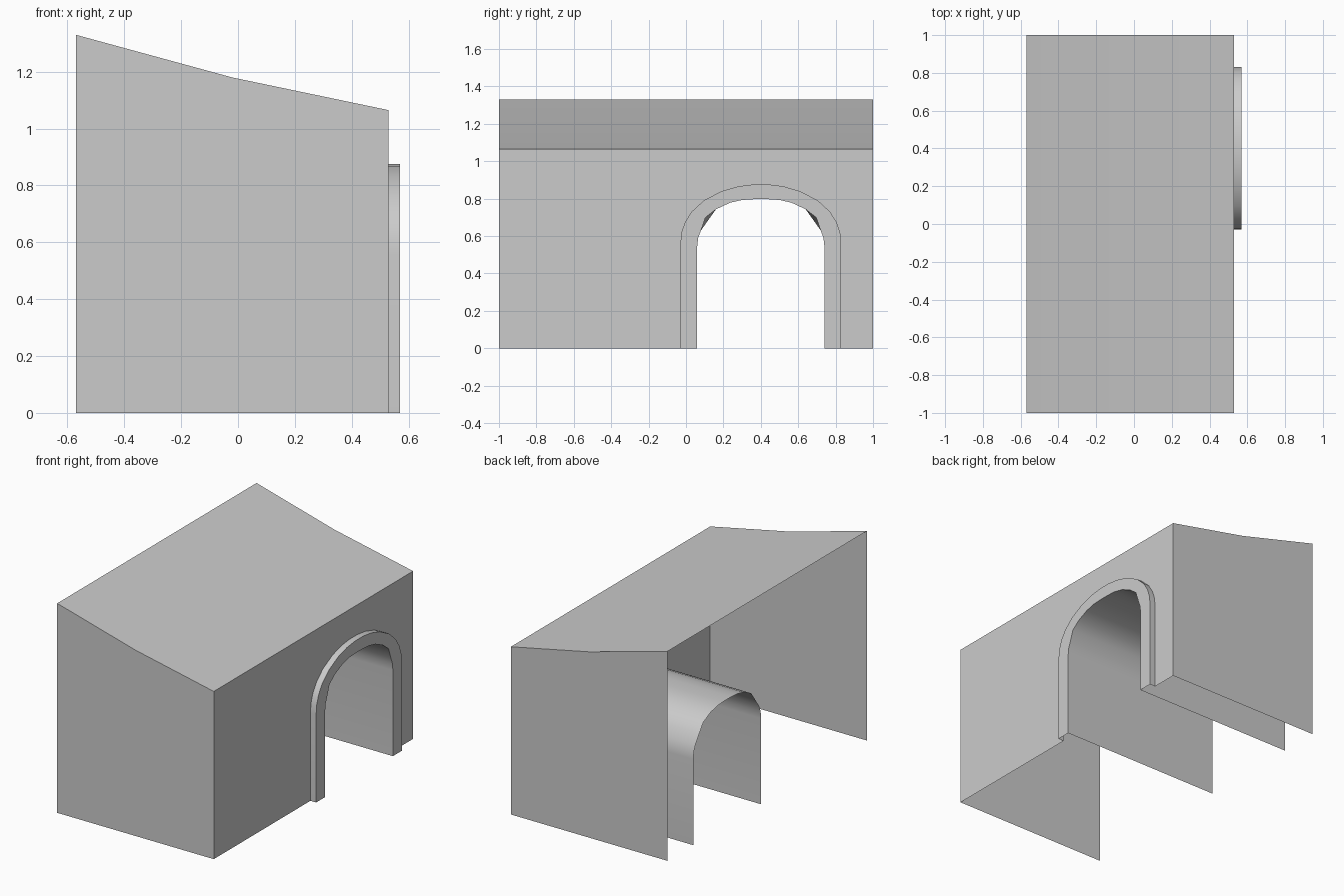
import bpy
import math

if "Cube" in bpy.data.objects:
    bpy.data.objects.remove(bpy.data.objects["Cube"])

BACK, FRONT, TRIM = -0.57, 0.53, 0.57   # x positions of open back, wall and trim face
ARCH_Y = 0.40                           # centre of the archway

# Half profiles (half-width, height) from the foot to the crown
INNER = [(.34, 0), (.34, .545), (.335, .59), (.32, .63), (.296, .699),
         (.24, .743), (.165, .778), (.10, .793), (.04, .797)]
OUTER = [(.43, 0), (.43, .56), (.424, .62), (.405, .675), (.37, .73),
         (.305, .79), (.21, .84), (.12, .866), (.04, .876)]
# The rear end of the tunnel has one straight cut at each shoulder
REAR = INNER[:4] + [(.28, .687)] + INNER[5:]
ROOF = [(BACK, 1.33), (-.02, 1.18), (FRONT, 1.065)]


def arch(half, x):
    return ([(x, ARCH_Y + w, z) for w, z in half]
            + [(x, ARCH_Y - w, z) for w, z in reversed(half)])


def smooth(ob):
    bpy.ops.object.select_all(action='DESELECT')
    ob.select_set(True)
    bpy.context.view_layer.objects.active = ob
    bpy.ops.object.shade_smooth_by_angle(angle=math.radians(30))


def make(name, verts, faces):
    me = bpy.data.meshes.new(name)
    me.from_pydata(verts, [], faces)
    me.update()
    ob = bpy.data.objects.new(name, me)
    bpy.context.collection.objects.link(ob)
    smooth(ob)
    return ob


def loft(name, *rows):
    """Skin a sheet through rows holding the same number of points."""
    n = len(rows[0])
    faces = [(r * n + i, r * n + i + 1, (r + 1) * n + i + 1, (r + 1) * n + i)
             for r in range(len(rows) - 1) for i in range(n - 1)]
    return make(name, [p for row in rows for p in row], faces)


def panel(name, points):
    return make(name, points, [tuple(range(len(points)))])


# Side walls following the roof slope
outline = [(BACK, 0), (FRONT, 0)] + ROOF[::-1]
panel("side_wall_near", [(x, -1, z) for x, z in outline])
panel("side_wall_far", [(x, 1, z) for x, z in reversed(outline)])

# Two-pitch roof
loft("roof", [(x, -1, z) for x, z in ROOF], [(x, 1, z) for x, z in ROOF])

# Entrance wall with the arched opening
top = ROOF[-1][1]
panel("entrance_wall", [(FRONT, -1, 0)] + arch(OUTER, FRONT)[::-1]
      + [(FRONT, 1, 0), (FRONT, 1, top), (FRONT, -1, top)])

# Raised trim: outer rim and front face
loft("arch_trim", arch(OUTER, FRONT), arch(OUTER, TRIM), arch(INNER, TRIM))

# Tunnel lining running to the open back
loft("tunnel", arch(INNER, TRIM), arch(REAR, BACK))
